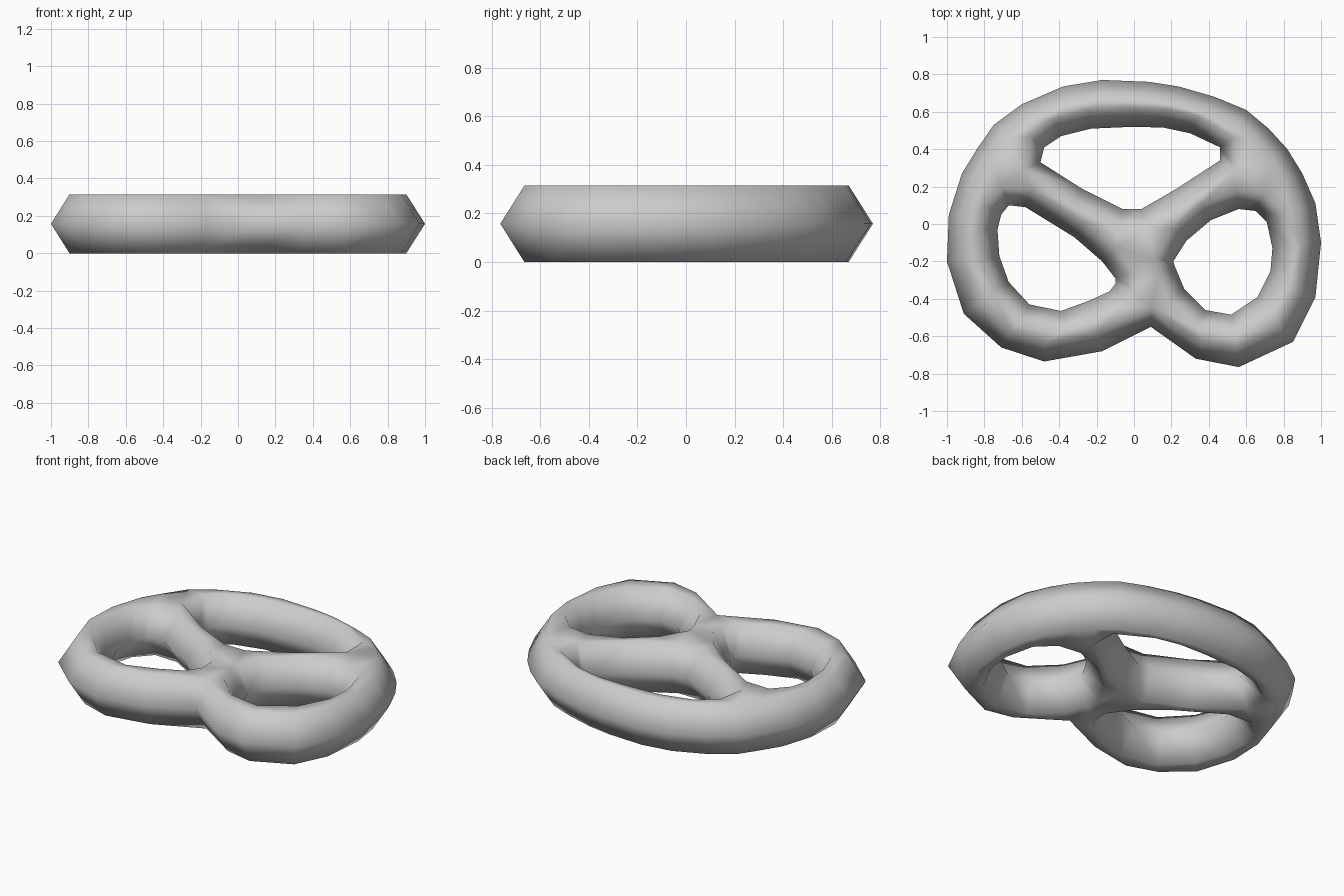
import bpy, bmesh
from mathutils import Vector

if "Cube" in bpy.data.objects:
    bpy.data.objects.remove(bpy.data.objects["Cube"])

H = 0.315      # thickness
INSET = 0.1    # distance from the widest line to the flat top and bottom

# Widest outlines, seen from above: outer rim and the three openings
outer = [(-.17, .77), (.08, .76), (.24, .735), (.43, .68), (.6, .61), (.72, .51), (.82, .4),
         (.9, .27), (.97, .11), (1, -.1), (.97, -.39), (.85, -.63), (.56, -.765), (.33, -.72),
         (.09, -.55), (-.17, -.68), (-.48, -.735), (-.71, -.66), (-.91, -.48), (-1, -.2),
         (-.99, .05), (-.92, .27), (-.84, .4), (-.75, .53), (-.6, .64), (-.38, .735)]
top_hole = [(-.48, .41), (-.39, .47), (-.23, .51), (0, .52), (.16, .515), (.3, .485), (.46, .41),
            (.46, .34), (.23, .19), (.04, .08), (-.06, .08), (-.28, .19), (-.5, .33)]
left_hole = [(-.67, .1), (-.58, .09), (-.32, -.07), (-.17, -.2), (-.1, -.29), (-.1, -.32),
             (-.13, -.36), (-.24, -.41), (-.39, -.465), (-.56, -.43), (-.67, -.31),
             (-.72, -.17), (-.73, -.03), (-.71, .05)]
right_hole = [(.56, .08), (.65, .07), (.71, .01), (.74, -.13), (.73, -.25), (.66, -.39),
              (.52, -.485), (.38, -.46), (.27, -.35), (.22, -.23), (.21, -.2), (.28, -.09),
              (.41, .02)]


def offset(loop, d):
    """Move a clockwise loop to its right (inward) by d."""
    pts = [Vector(p) for p in loop]
    result = []
    for i, p in enumerate(pts):
        a = (p - pts[i - 1]).normalized()
        b = (pts[(i + 1) % len(pts)] - p).normalized()
        t = (a + b).normalized()
        result.append(p + Vector((t.y, -t.x)) * d)
    return result


bm = bmesh.new()
caps = {0.0: [], H: []}


def add_ring(loop, z):
    return [bm.verts.new((p[0], p[1], z)) for p in loop]


# Sloping sides around the rim and each opening
for loop, d in ((outer, INSET), (top_hole, -INSET), (left_hole, -INSET), (right_hole, -INSET)):
    mid = add_ring(loop, H / 2)
    n = len(loop)
    for z in caps:
        cap = add_ring(offset(loop, d), z)
        for i in range(n):
            j = (i + 1) % n
            bm.faces.new((mid[i], mid[j], cap[j], cap[i]))
            caps[z].append(bm.edges.get((cap[i], cap[j])))

# Top and bottom surfaces between the loops
for edges in caps.values():
    bmesh.ops.triangle_fill(bm, edges=edges, use_beauty=True, use_dissolve=False)
bmesh.ops.recalc_face_normals(bm, faces=bm.faces[:])
for f in bm.faces:
    f.smooth = True

mesh = bpy.data.meshes.new("pretzel")
bm.to_mesh(mesh)
bm.free()
bpy.context.collection.objects.link(bpy.data.objects.new("pretzel", mesh))
